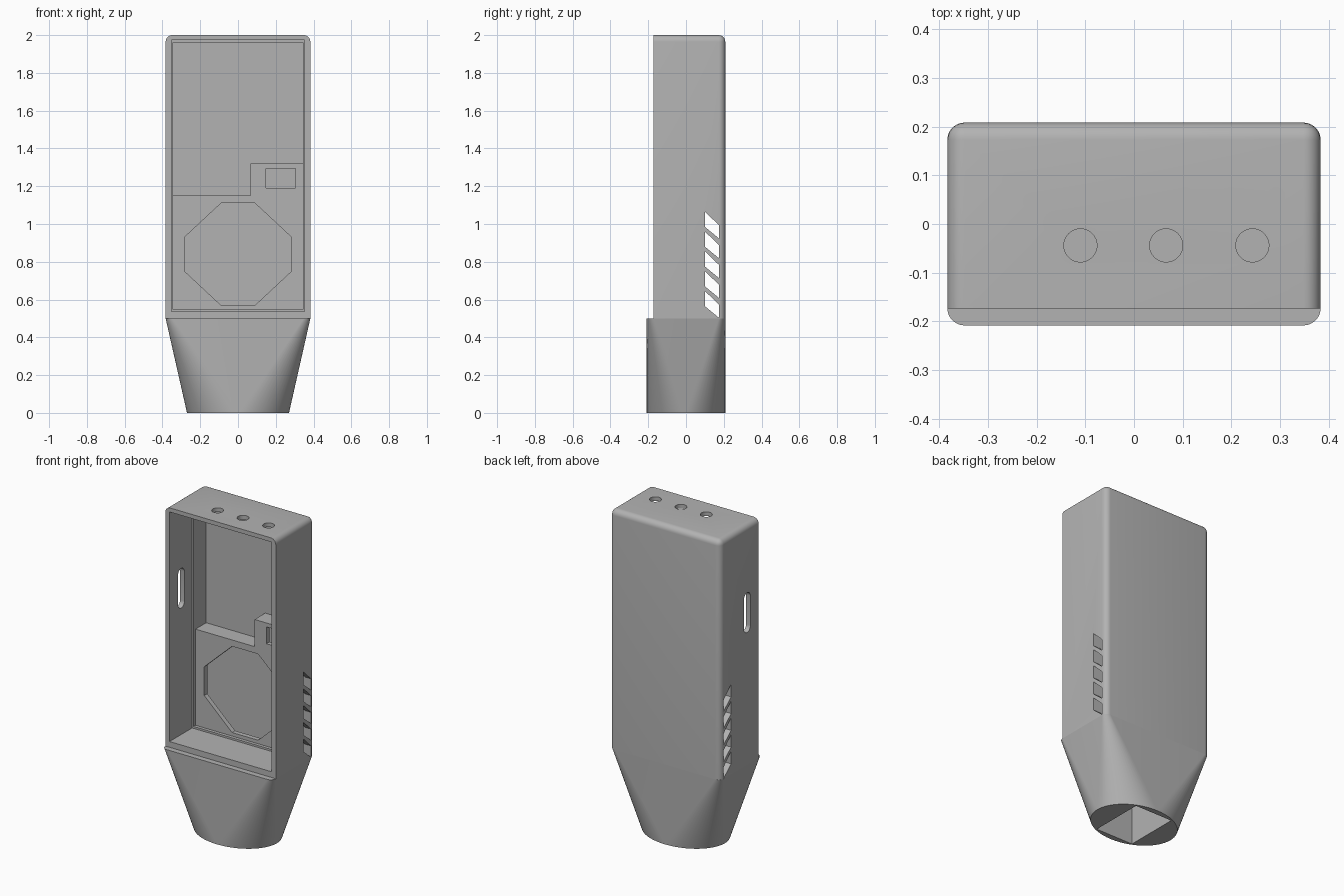
import bpy, bmesh, math
from mathutils import Vector

if "Cube" in bpy.data.objects:
    bpy.data.objects.remove(bpy.data.objects["Cube"])

GREY = (0.45, 0.45, 0.45, 1)
mat = bpy.data.materials.new("casing grey")
mat.use_nodes = True
mat.diffuse_color = GREY
mat.node_tree.nodes["Principled BSDF"].inputs["Base Color"].default_value = GREY


def add_object(name, bm):
    bmesh.ops.recalc_face_normals(bm, faces=bm.faces)
    mesh = bpy.data.meshes.new(name)
    bm.to_mesh(mesh)
    bm.free()
    mesh.materials.append(mat)
    ob = bpy.data.objects.new(name, mesh)
    bpy.context.collection.objects.link(ob)
    return ob


def prism(name, profile, axis, lo, hi):
    """Extrude a 2D profile along an axis; the profile uses the other two axes in order."""
    bm = bmesh.new()
    start = [list(p) for p in profile]
    for p in start:
        p.insert("xyz".index(axis), lo)
    face = bm.faces.new([bm.verts.new(p) for p in start])
    out = bmesh.ops.extrude_face_region(bm, geom=[face])["geom"]
    step = Vector([hi - lo if a == axis else 0 for a in "xyz"])
    bmesh.ops.translate(bm, verts=[v for v in out if isinstance(v, bmesh.types.BMVert)], vec=step)
    return add_object(name, bm)


def rect(a0, a1, b0, b1):
    return [(a0, b0), (a1, b0), (a1, b1), (a0, b1)]


def arc(cx, cy, rx, ry, start, end, n):
    angles = [math.radians(start + (end - start) * i / n) for i in range(n + 1)]
    return [(cx + rx * math.cos(t), cy + ry * math.sin(t)) for t in angles]


def cut(ob, profile, axis, lo, hi):
    cutter = prism("cutter", profile, axis, lo, hi)
    cutter.hide_render = True
    mod = ob.modifiers.new("cut", "BOOLEAN")
    mod.operation, mod.solver, mod.object = "DIFFERENCE", "EXACT", cutter
    bpy.context.view_layer.objects.active = ob
    bpy.ops.object.modifier_apply(modifier=mod.name)
    bpy.data.objects.remove(cutter)


def smooth(ob):
    bpy.ops.object.select_all(action="DESELECT")
    ob.select_set(True)
    bpy.context.view_layer.objects.active = ob
    bpy.ops.object.shade_smooth_by_angle(angle=math.radians(30))


W, FRONT, BACK, JOIN, R = 0.383, -0.173, 0.208, 0.5, 0.035

# Casing: box rounded on the back and top edges, sharp at the front and bottom
casing = prism("casing", rect(-W, W, FRONT, BACK), "z", JOIN, 2)
bm = bmesh.new()
bm.from_mesh(casing.data)
edges = [e for e in bm.edges
         if any(v.co.y > 0 for v in e.verts) and any(v.co.z > 1 for v in e.verts)]
bmesh.ops.bevel(bm, geom=edges, offset=R, segments=6, profile=0.5, affect="EDGES")
bm.to_mesh(casing.data)
bm.free()

# Stepped front opening
cut(casing, rect(-0.353, 0.353, 0.536, 1.974), "y", -0.4, 0.05)
cut(casing, rect(-0.343, 0.343, 0.548, 1.962), "y", 0, 0.175)

# Slanted vents through both sides
for i in range(5):
    z = 0.565 + 0.105 * i
    cut(casing, [(0.1, z), (0.175, z - 0.062), (0.175, z + 0.008), (0.1, z + 0.08)],
        "x", -0.6, 0.6)

# Rounded slot in one side, and three holes in the top
slot = arc(-0.058, 1.545, 0.032, 0.032, 0, 180, 12) + arc(-0.058, 1.36, 0.032, 0.032, 180, 360, 12)
cut(casing, slot, "x", -0.6, -0.2)
for x in (-0.11, 0.066, 0.243):
    cut(casing, arc(x, -0.044, 0.034, 0.034, 0, 360, 32)[:-1], "z", 1.9, 2.1)
smooth(casing)


# Inner panel: stepped hollow front with an eight-sided opening and a small window
def stepped(side, base, inset):
    low, high, x = 1.15 - inset, 1.32 - inset, 0.066 + inset
    return [(-side, base), (side, base), (side, high), (x, high), (x, low), (-side, low)]


panel = prism("inner_panel", stepped(0.346, 0.545, 0), "y", 0.07, 0.178)
cut(panel, stepped(0.5, 0.4, 0.025), "y", 0.1, 0.3)
octagon = [(sx * x, 0.84 + sz * z) for sx, sz, pts in (
    (1, 1, ((0.283, 0.09), (0.09, 0.27))), (-1, 1, ((0.09, 0.27), (0.283, 0.09))),
    (-1, -1, ((0.283, 0.09), (0.09, 0.27))), (1, -1, ((0.09, 0.27), (0.283, 0.09))))
    for x, z in pts]
cut(panel, octagon, "y", 0, 0.12)
cut(panel, rect(0.148, 0.305, 1.19, 1.295), "y", 0, 0.12)

# Neck: rounded rectangle lofted down to an ellipse, flat triangles between the corners
bm = bmesh.new()
N = 16
corners = []
for k, (sx, sy) in enumerate(((1, 1), (-1, 1), (-1, -1), (1, -1))):
    a = 90 * k
    upper = arc(sx * (W - R), sy * (BACK - R), R, R, a, a + 90, N)
    lower = arc(0, 0, 0.27, BACK, a, a + 90, N)
    corners.append(([bm.verts.new((*p, JOIN)) for p in upper],
                    [bm.verts.new((*p, 0)) for p in lower]))
for k, (up, low) in enumerate(corners):
    for i in range(N):
        bm.faces.new((up[i], low[i], low[i + 1], up[i + 1]))
    bm.faces.new((up[N], low[N], corners[(k + 1) % 4][0][0]))
bm.faces.new([v for up, low in corners for v in up])
bm.faces.new([v for up, low in corners for v in low[:-1]])
bmesh.ops.remove_doubles(bm, verts=bm.verts, dist=0.0005)
neck = add_object("neck", bm)

# Blind rectangular socket in the underside
cut(neck, rect(-0.13, 0.13, -0.173, 0.173), "z", -0.1, 0.46)
smooth(neck)
